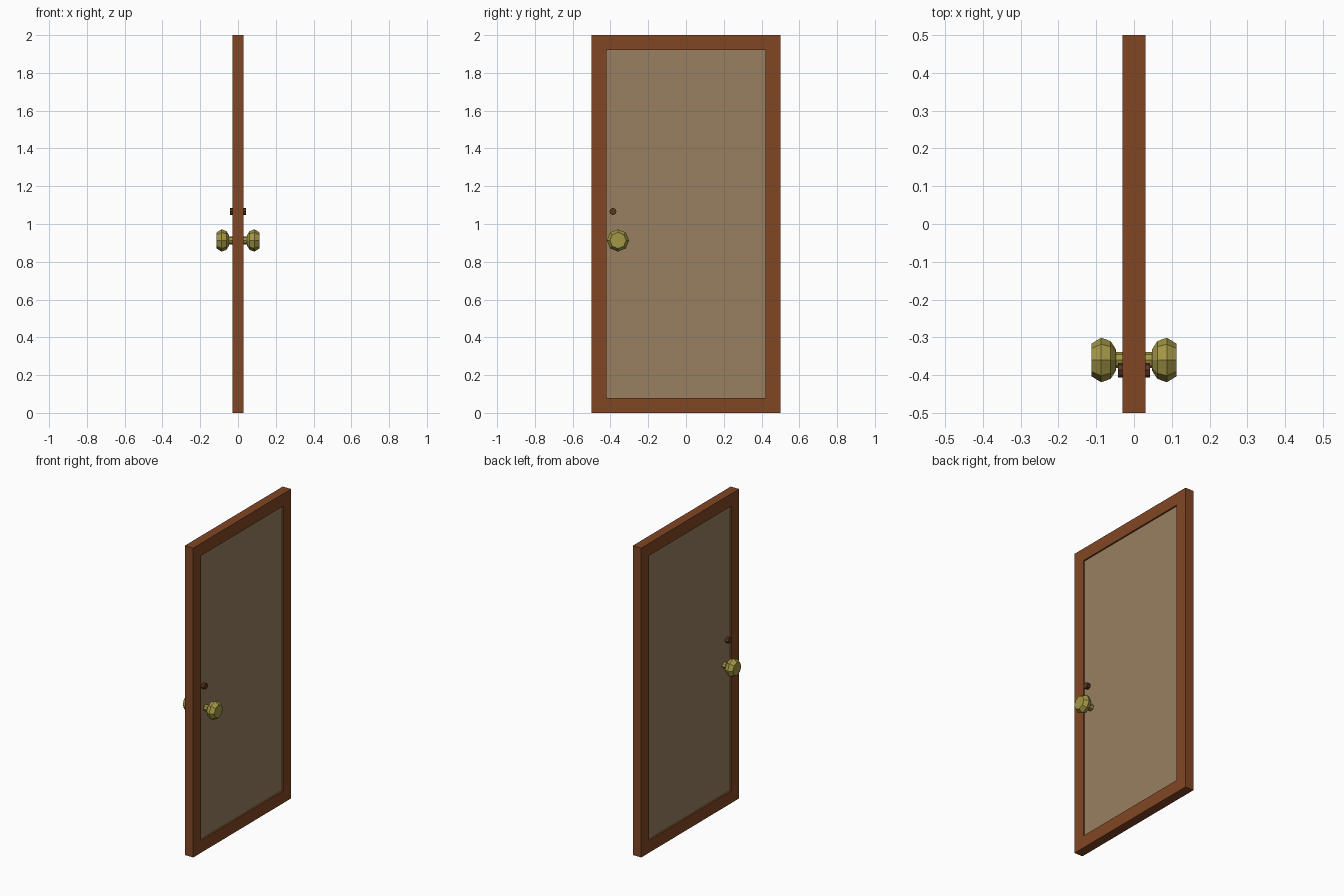
import bpy, bmesh, math

if "Cube" in bpy.data.objects:
    bpy.data.objects.remove(bpy.data.objects["Cube"])

def material(name, rgb):
    m = bpy.data.materials.new(name)
    m.diffuse_color = (*rgb, 1)
    m.use_nodes = True
    m.node_tree.nodes["Principled BSDF"].inputs["Base Color"].default_value = m.diffuse_color
    return m

wood = material("wood", (0.22, 0.062, 0.017))
panel_mat = material("panel_tan", (0.31, 0.215, 0.12))
brass = material("brass", (0.37, 0.31, 0.06))
dark = material("dark_metal", (0.11, 0.035, 0.016))

def finish(name, bm, mat):
    bmesh.ops.recalc_face_normals(bm, faces=bm.faces)
    me = bpy.data.meshes.new(name)
    bm.to_mesh(me)
    bm.free()
    me.materials.append(mat)
    ob = bpy.data.objects.new(name, me)
    bpy.context.collection.objects.link(ob)
    return ob

def lathe_x(name, profile, y, z, side, sides, mat):
    """Turn (x, radius) points about the x axis and cap both ends."""
    bm = bmesh.new()
    rings = []
    for x, r in profile:
        angles = [2 * math.pi * i / sides for i in range(sides)]
        rings.append([bm.verts.new((side * x, y + r * math.cos(a), z + r * math.sin(a)))
                      for a in angles])
    for a, b in zip(rings, rings[1:]):
        for i in range(sides):
            j = (i + 1) % sides
            bm.faces.new((a[i], a[j], b[j], b[i]))
    bm.faces.new(rings[0])
    bm.faces.new(rings[-1])
    return finish(name, bm, mat)

# Door frame: closed rectangular border with mitred corners
T, W, H, B = 0.03, 0.5, 2.0, 0.08
bm = bmesh.new()
outer = [(-W, 0), (W, 0), (W, H), (-W, H)]
inner = [(-W + B, B), (W - B, B), (W - B, H - B), (-W + B, H - B)]
loops = [[bm.verts.new((x, *p)) for p in pts]
         for x, pts in ((-T, outer), (T, outer), (T, inner), (-T, inner))]
for k in range(4):
    a, b = loops[k], loops[(k + 1) % 4]
    for i in range(4):
        j = (i + 1) % 4
        bm.faces.new((a[i], a[j], b[j], b[i]))
finish("door_frame", bm, wood)

# Recessed centre panel
bm = bmesh.new()
bmesh.ops.create_cube(bm, size=1)
for v in bm.verts:
    v.co = (v.co.x * 0.04, v.co.y * 2 * (W - B), v.co.z * (H - 2 * B) + H / 2)
finish("door_panel", bm, panel_mat)

# Faceted knobs and lock cylinders on both faces
knob = [(0.02, 0.021), (0.047, 0.021), (0.047, 0.027), (0.062, 0.05),
        (0.087, 0.059), (0.113, 0.043)]
for side, label in ((1, "right"), (-1, "left")):
    lathe_x("knob_" + label, knob, -0.36, 0.913, side, 8, brass)
    lathe_x("lock_" + label, [(0.019, 0.019), (0.043, 0.019)],
            -0.387, 1.066, side, 8, dark)
